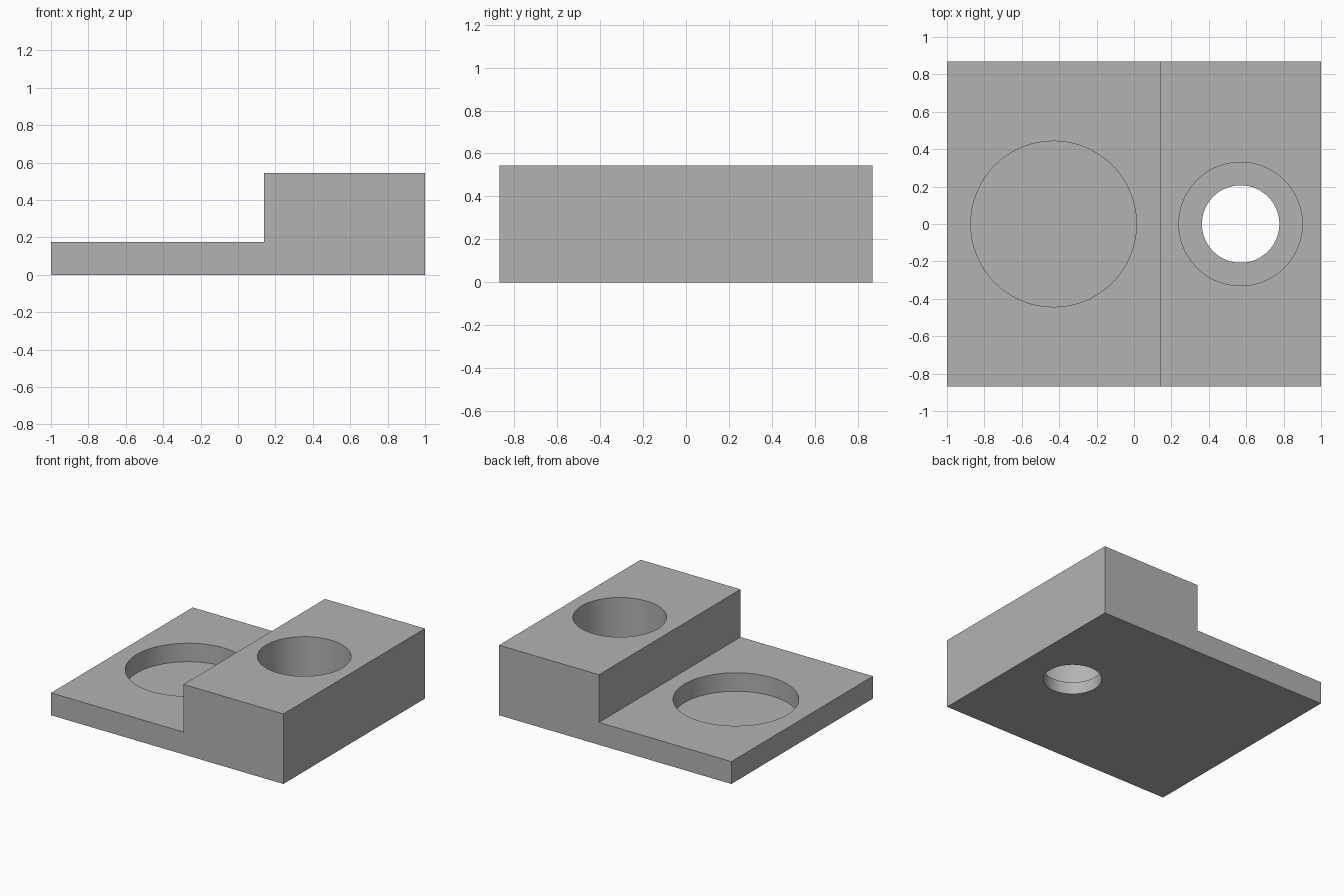
import bpy
import bmesh
import math

cube = bpy.data.objects.get("Cube")
if cube:
    bpy.data.objects.remove(cube, do_unlink=True)

# Overall sizes
HALF_X, HALF_Y = 1.0, 0.87
PLATE_TOP, BLOCK_TOP, STEP_X = 0.174, 0.545, 0.14
RECESS_X, BORE_X = -0.43, 0.57

grey = bpy.data.materials.new("plain_grey")
grey.use_nodes = True
colour = (0.45, 0.45, 0.45, 1.0)
grey.diffuse_color = colour
grey.node_tree.nodes["Principled BSDF"].inputs["Base Color"].default_value = colour


def extrude_profile(name, profile, half_depth):
    """Extrude an x-z outline along y, centred on y = 0."""
    bm = bmesh.new()
    face = bm.faces.new([bm.verts.new((x, -half_depth, z)) for x, z in profile])
    grown = bmesh.ops.extrude_face_region(bm, geom=[face])
    verts = [v for v in grown["geom"] if isinstance(v, bmesh.types.BMVert)]
    bmesh.ops.translate(bm, verts=verts, vec=(0, 2 * half_depth, 0))
    bmesh.ops.recalc_face_normals(bm, faces=bm.faces)
    mesh = bpy.data.meshes.new(name)
    bm.to_mesh(mesh)
    bm.free()
    mesh.materials.append(grey)
    obj = bpy.data.objects.new(name, mesh)
    bpy.context.collection.objects.link(obj)
    return obj


def cut_round(target, name, x, radius, bottom, top):
    """Cut an upright round hole and remove its cutter."""
    bpy.ops.mesh.primitive_cylinder_add(
        vertices=96, radius=radius, depth=top - bottom,
        location=(x, 0, (top + bottom) / 2))
    cutter = bpy.context.object
    cutter.name = name
    cutter.hide_render = True
    cutter.data.materials.append(grey)
    mod = target.modifiers.new(name, "BOOLEAN")
    mod.operation = "DIFFERENCE"
    mod.solver = "EXACT"
    mod.object = cutter
    bpy.ops.object.select_all(action="DESELECT")
    target.select_set(True)
    bpy.context.view_layer.objects.active = target
    bpy.ops.object.modifier_apply(modifier=mod.name)
    bpy.data.objects.remove(cutter, do_unlink=True)


# Stepped body: thin plate and tall block in one piece
body = extrude_profile("stepped_base", [
    (-HALF_X, 0), (HALF_X, 0), (HALF_X, BLOCK_TOP),
    (STEP_X, BLOCK_TOP), (STEP_X, PLATE_TOP), (-HALF_X, PLATE_TOP)], HALF_Y)

# Shallow recess in the plate, counterbore and through hole in the block
cut_round(body, "plate_recess", RECESS_X, 0.443, 0.03, 0.3)
cut_round(body, "block_counterbore", BORE_X, 0.33, 0.095, 0.7)
cut_round(body, "block_through_hole", BORE_X, 0.207, -0.1, 0.3)

# Smooth round walls, crisp edges
bpy.ops.object.shade_smooth_by_angle(angle=math.radians(30))
